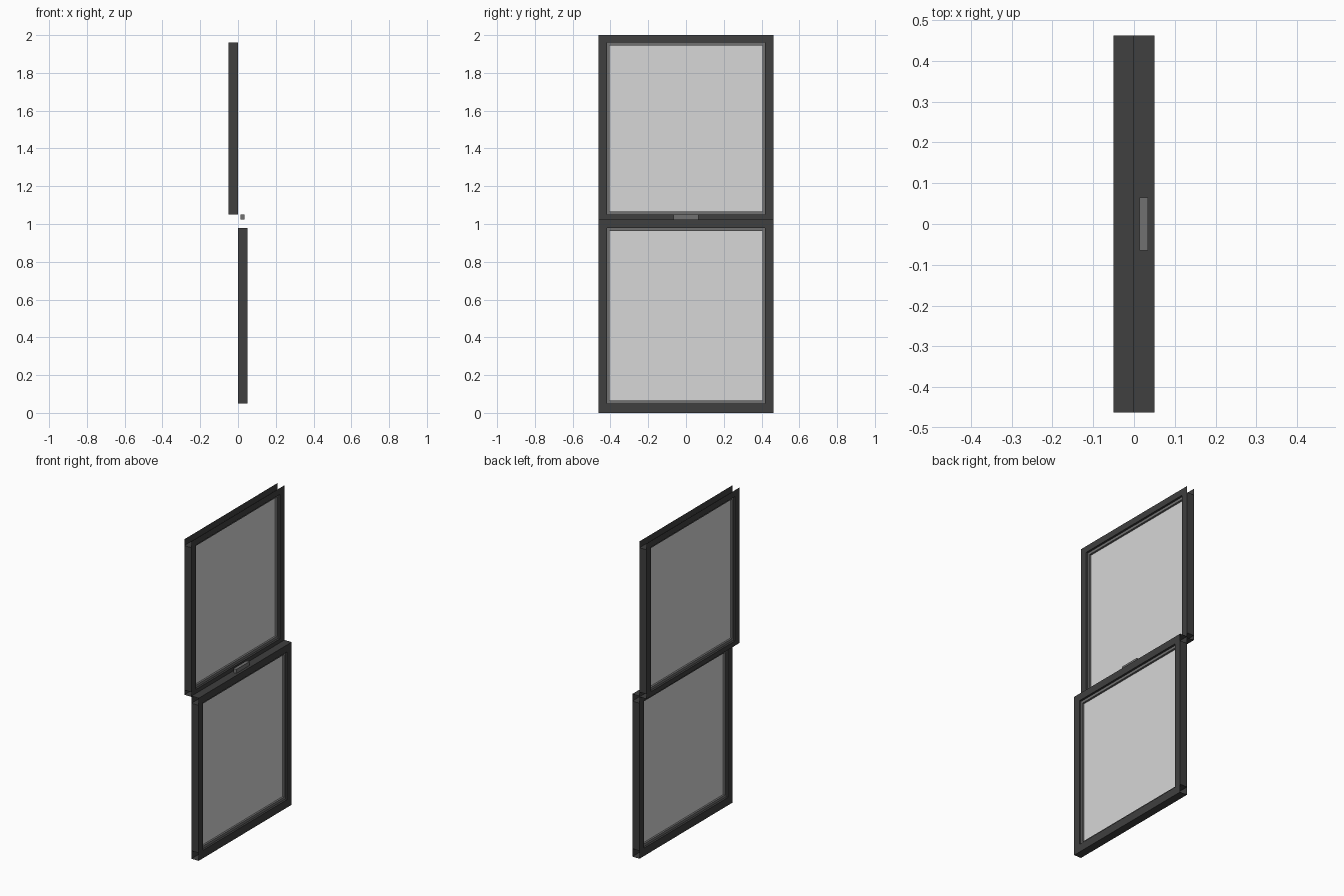
import bpy, bmesh
from mathutils import Vector

if "Cube" in bpy.data.objects:
    bpy.data.objects.remove(bpy.data.objects["Cube"])


def material(name, v):
    m = bpy.data.materials.new(name)
    m.diffuse_color = (v, v, v, 1)
    m.use_nodes = True
    m.node_tree.nodes["Principled BSDF"].inputs["Base Color"].default_value = m.diffuse_color
    return m


FRAME = material("dark grey frame", 0.05)
BEAD = material("mid grey trim", 0.165)
GLASS = material("pale grey glass", 0.68)


def box(name, mat, lo, hi, skip=()):
    """Box between two corners, leaving out faces whose normal is in skip."""
    bm = bmesh.new()
    bmesh.ops.create_cube(bm, size=1)
    lo, hi = Vector(lo), Vector(hi)
    for v in bm.verts:
        v.co = Vector([(lo[i] + hi[i]) / 2 + v.co[i] * (hi[i] - lo[i]) for i in range(3)])
    bm.normal_update()
    gone = [f for f in bm.faces if any(f.normal.dot(Vector(s)) > 0.9 for s in skip)]
    if gone:
        bmesh.ops.delete(bm, geom=gone, context='FACES')
    me = bpy.data.meshes.new(name)
    bm.to_mesh(me)
    bm.free()
    me.materials.append(mat)
    ob = bpy.data.objects.new(name, me)
    bpy.context.collection.objects.link(ob)
    return ob


ENDS = [(0, 1, 0), (0, -1, 0)]
UP, DOWN = (0, 0, 1), (0, 0, -1)
W, IN, GL = 0.463, 0.418, 0.405     # outer, frame inner and glass half widths


def sash(name, x0, x1, z0, z1, z2, z3, open_top):
    xm = (x0 + x1) / 2
    # rails run the full width and are open at their ends
    box(name + "_bottom_rail", FRAME, (x0, -W, z0), (x1, W, z1), ENDS)
    box(name + "_top_rail", FRAME, (x0, -W, z2), (x1, W, z3),
        ENDS + ([UP] if open_top else []))
    # stiles between the rails, with trim strips
    b0, b1 = xm - 0.012, xm + 0.012
    t = 0.016
    for side, s in (("left", -1), ("right", 1)):
        a, b = sorted((s * W, s * IN))
        box(f"{name}_{side}_stile", FRAME, (x0, a, z1), (x1, b, z2), [UP, DOWN])
        a, b = sorted((s * IN, s * GL))
        box(f"{name}_{side}_trim", BEAD, (b0, a, z1), (b1, b, z2), [UP, DOWN])
    box(name + "_bottom_trim", BEAD, (b0, -GL, z1), (b1, GL, z1 + t), ENDS)
    box(name + "_top_trim", BEAD, (b0, -GL, z2 - t), (b1, GL, z2), ENDS)
    # single glass sheet
    me = bpy.data.meshes.new(name + "_glass")
    me.from_pydata([(xm, -GL, z1 + t), (xm, GL, z1 + t),
                    (xm, GL, z2 - t), (xm, -GL, z2 - t)], [], [(0, 1, 2, 3)])
    me.materials.append(GLASS)
    bpy.context.collection.objects.link(bpy.data.objects.new(name + "_glass", me))


# two sliding sashes, one behind the other
sash("upper_sash", -0.05, 0.0, 1.02, 1.05, 1.96, 2.0, True)
sash("lower_sash", 0.0, 0.05, 0.0, 0.05, 0.98, 1.025, False)

# latch on the lower sash
box("latch", BEAD, (0.013, -0.065, 1.025), (0.034, 0.065, 1.05))
